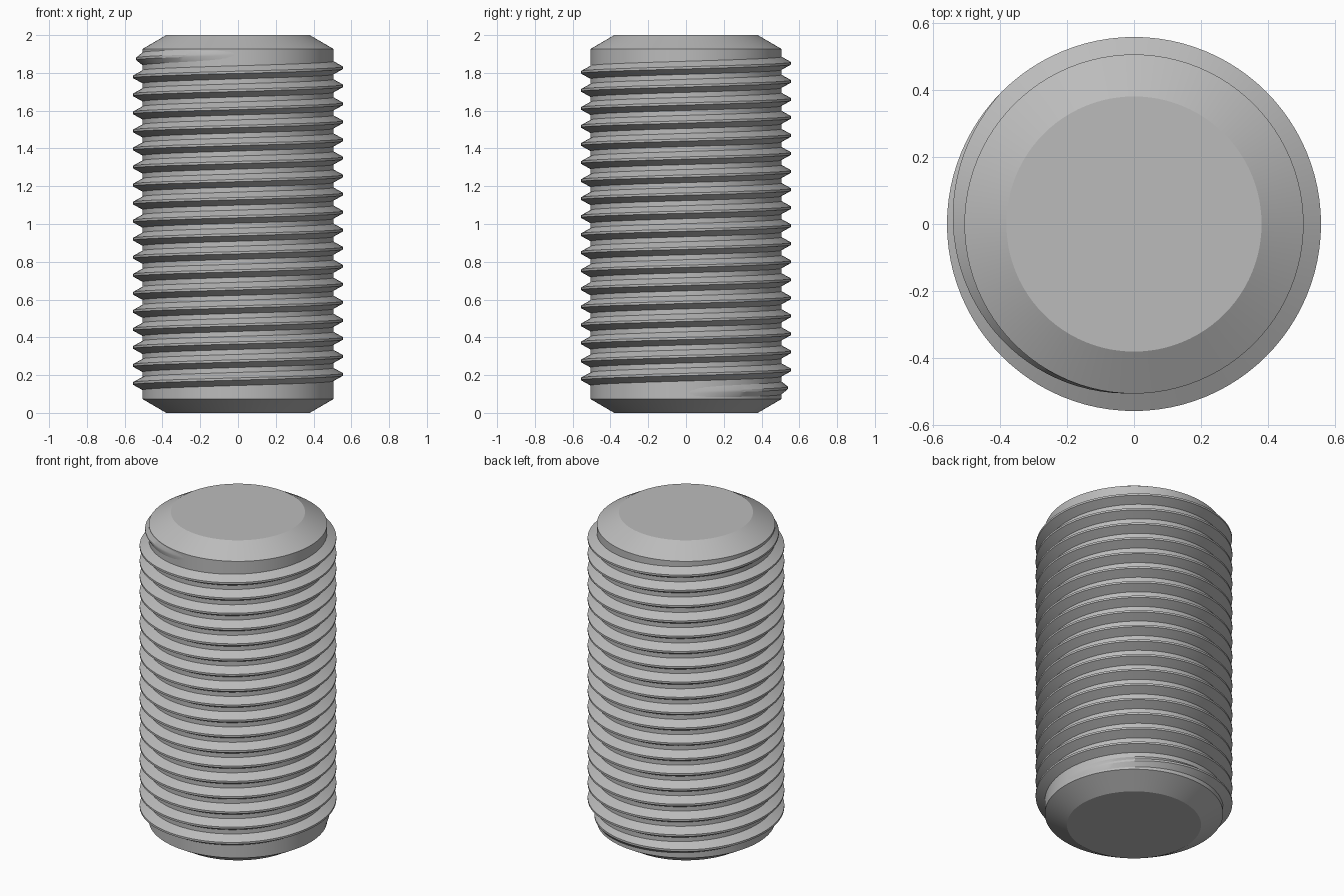
import bpy, bmesh, math

cube = bpy.data.objects.get("Cube")
if cube:
    bpy.data.objects.remove(cube, do_unlink=True)

SEG = 96              # sides per turn
CORE, CREST = 0.505, 0.557
PITCH, TURNS, START = 0.0955, 18.75, 0.108
FADE = 0.375          # run-out length at each end, in turns

steel = bpy.data.materials.new("grey steel")
steel.use_nodes = True
grey = (0.5, 0.5, 0.5, 1)
steel.diffuse_color = grey
steel.node_tree.nodes["Principled BSDF"].inputs["Base Color"].default_value = grey


def finish(bm, name):
    """Turn a bmesh into a smooth object that keeps its sharp edges."""
    bmesh.ops.recalc_face_normals(bm, faces=bm.faces)
    mesh = bpy.data.meshes.new(name)
    bm.to_mesh(mesh)
    bm.free()
    mesh.materials.append(steel)
    obj = bpy.data.objects.new(name, mesh)
    bpy.context.collection.objects.link(obj)
    bpy.ops.object.select_all(action='DESELECT')
    obj.select_set(True)
    bpy.context.view_layer.objects.active = obj
    bpy.ops.object.shade_smooth_by_angle(angle=math.radians(25))


def bridge(bm, a, b, closed=True):
    """Join two matching rows of vertices with quads."""
    for i in range(len(a) if closed else len(a) - 1):
        j = (i + 1) % len(a)
        bm.faces.new((a[i], a[j], b[j], b[i]))


# Core: a cylinder with chamfered ends
bm = bmesh.new()
rings = []
for r, z in [(0.38, 0), (CORE, 0.073), (CORE, 1.927), (0.38, 2)]:
    angles = [2 * math.pi * i / SEG for i in range(SEG)]
    rings.append([bm.verts.new((r * math.cos(a), r * math.sin(a), z)) for a in angles])
for low, high in zip(rings, rings[1:]):
    bridge(bm, low, high)
bm.faces.new(rings[0])
bm.faces.new(rings[-1])
finish(bm, "threaded_rod_core")

# Thread: a trapezoid ridge swept up a right-handed helix, fading out at both ends
bm = bmesh.new()
steps = int(TURNS * SEG)
half_crest, half_root = PITCH / 16, PITCH * 3 / 8
rows = []
for i in range(steps + 1):
    turn = i / SEG
    fade = min(1, turn / FADE, (TURNS - turn) / FADE)
    tip = CORE - 0.001 + (CREST - CORE + 0.001) * fade
    root = CORE - 0.002
    z = START + PITCH * turn
    a = 2 * math.pi * turn
    section = [(root, -half_root), (tip, -half_crest), (tip, half_crest), (root, half_root)]
    rows.append([bm.verts.new((r * math.cos(a), r * math.sin(a), min(max(z + dz, 0.075), 1.925)))
                 for r, dz in section])
for low, high in zip(rows, rows[1:]):
    bridge(bm, low, high)
bm.faces.new(rows[0])
bm.faces.new(rows[-1])
finish(bm, "screw_thread")
